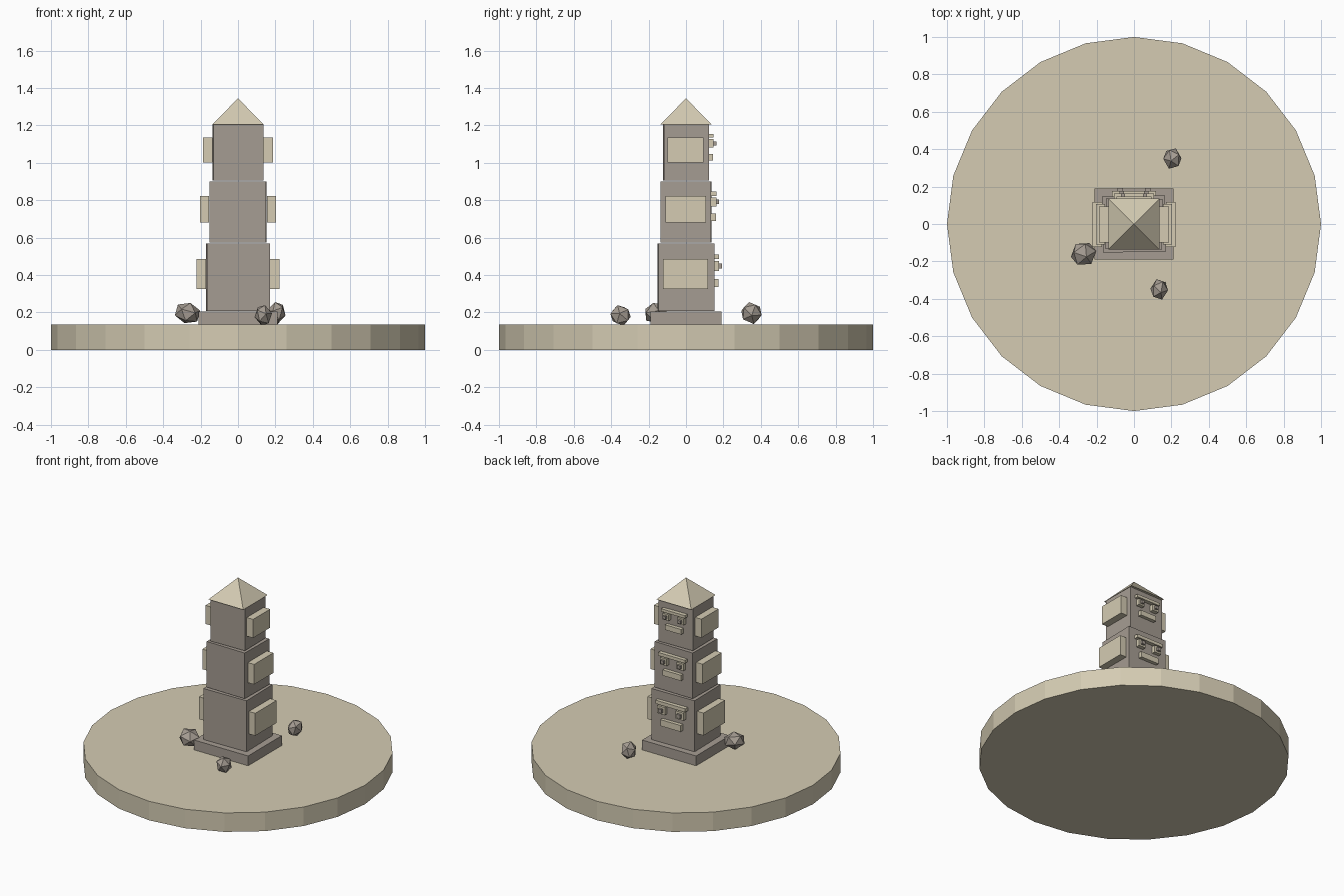
import bpy
from math import radians, pi, sqrt

cube = bpy.data.objects.get("Cube")
if cube:
    bpy.data.objects.remove(cube, do_unlink=True)


def make_material(name, rgb):
    mat = bpy.data.materials.new(name)
    mat.use_nodes = True
    mat.diffuse_color = (*rgb, 1)
    mat.node_tree.nodes["Principled BSDF"].inputs["Base Color"].default_value = (*rgb, 1)
    return mat


SAND = make_material("sand", (0.66, 0.60, 0.45))
STONE = make_material("grey stone", (0.38, 0.335, 0.29))


def finish(name, mat):
    obj = bpy.context.object
    obj.name = name
    obj.data.materials.append(mat)
    return obj


def box(name, centre, size, mat, turn=0.0):
    bpy.ops.mesh.primitive_cube_add(size=1, location=centre, rotation=(0, 0, radians(turn)))
    bpy.context.object.scale = size
    return finish(name, mat)


# Round ground slab and plinth
bpy.ops.mesh.primitive_cylinder_add(vertices=24, radius=1, depth=0.135, location=(0, 0, 0.0675))
finish("ground_slab", SAND)
box("plinth", (0, 0, 0.17), (0.425, 0.38, 0.07), STONE)

# Carved tiers: name, bottom, height, scale, slight twist
TIERS = [("lower", 0.207, 0.363, 1.0, 1), ("middle", 0.575, 0.325, 0.9, -1), ("upper", 0.905, 0.3, 0.8, 1)]
for tier, bottom, height, s, turn in TIERS:
    back = 0.15 * s
    mid = bottom + height / 2
    half = 0.168 * s
    box(tier + "_block", (0, 0, mid), (2 * half, 2 * back, height), STONE, turn)

    # Side wings
    for side, sign in (("left", 1), ("right", -1)):
        box(f"{tier}_{side}_wing", (sign * (half + 0.028), -0.002, bottom + 0.545 * height),
            (0.05, 0.24 * s, 0.44 * height), SAND)

    # Face on the rear: brow, mouth, eyes and pupils
    brow_z = bottom + 0.8 * height
    box(tier + "_brow", (0, back + 0.012, brow_z), (0.235 * s, 0.03, 0.025 * s), SAND)
    box(tier + "_mouth", (0, back + 0.01, bottom + 0.415 * height), (0.16 * s, 0.03, 0.045 * s), SAND)
    for side, sign in (("left", 1), ("right", -1)):
        x = sign * 0.073 * s
        z = bottom + 0.665 * height
        box(f"{tier}_{side}_eye", (x, back + 0.012, z), (0.06 * s, 0.03, 0.055 * s), SAND)
        box(f"{tier}_{side}_pupil", (x, back + 0.032, z), (0.028 * s, 0.02, 0.027 * s), STONE)

# Pyramid cap
bpy.ops.mesh.primitive_cone_add(vertices=4, radius1=0.137 * sqrt(2), depth=0.14,
                                location=(0, 0, 1.275), rotation=(0, 0, pi / 4))
finish("pyramid_cap", SAND)

# Loose rocks
ROCKS = [("left_front", (-0.27, -0.16, 0.197), 0.073, 20),
         ("front", (0.135, -0.35, 0.185), 0.06, 75),
         ("rear", (0.205, 0.35, 0.197), 0.063, 140)]
for name, place, radius, turn in ROCKS:
    bpy.ops.mesh.primitive_ico_sphere_add(subdivisions=1, radius=radius, location=place,
                                          rotation=(radians(turn), radians(turn / 2), radians(turn)))
    bpy.context.object.scale = (1, 0.95, 0.8)
    finish(name + "_rock", STONE)
